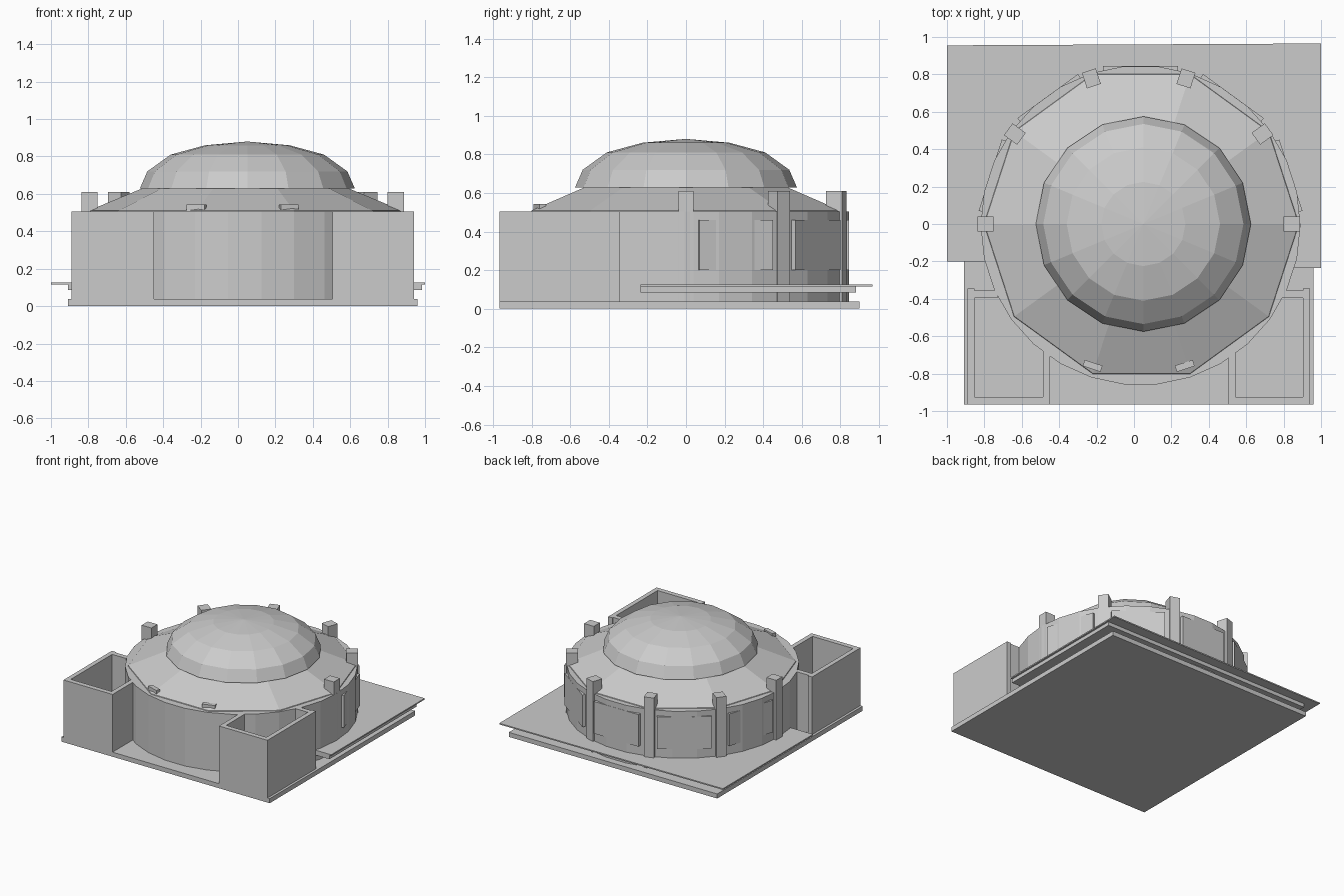
import bpy, bmesh, math
from mathutils import Matrix, Vector

cube = bpy.data.objects.get("Cube")
if cube:
    bpy.data.objects.remove(cube, do_unlink=True)

stone = bpy.data.materials.new("grey_stone")
stone.use_nodes = True
GREY = (0.6, 0.6, 0.6, 1)
stone.diffuse_color = GREY
stone.node_tree.nodes["Principled BSDF"].inputs["Base Color"].default_value = GREY


def finish(name, bm):
    bmesh.ops.recalc_face_normals(bm, faces=bm.faces)
    mesh = bpy.data.meshes.new(name)
    bm.to_mesh(mesh)
    bm.free()
    mesh.materials.append(stone)
    obj = bpy.data.objects.new(name, mesh)
    bpy.context.collection.objects.link(obj)
    return obj


def prism(name, outline, z0, z1):
    """Extrude a plan outline between two heights."""
    bm = bmesh.new()
    face = bm.faces.new([bm.verts.new((x, y, z0)) for x, y in outline])
    top = bmesh.ops.extrude_face_region(bm, geom=[face])["geom"]
    verts = [v for v in top if isinstance(v, bmesh.types.BMVert)]
    bmesh.ops.translate(bm, verts=verts, vec=(0, 0, z1 - z0))
    return finish(name, bm)


def box(name, x0, x1, y0, y1, z0, z1):
    return prism(name, [(x0, y0), (x1, y0), (x1, y1), (x0, y1)], z0, z1)


def turned(name, profile, sides, cx, cy=0):
    """Stack rings of (radius, height) into a closed faceted solid."""
    bm = bmesh.new()
    rings = []
    for r, z in profile:
        rings.append([bm.verts.new((cx + r * math.cos(math.tau * i / sides),
                                    cy + r * math.sin(math.tau * i / sides), z))
                      for i in range(sides)])
    for low, high in zip(rings, rings[1:]):
        for i in range(sides):
            j = (i + 1) % sides
            bm.faces.new((low[i], low[j], high[j], high[i]))
    bm.faces.new(rings[0])
    bm.faces.new(rings[-1])
    bmesh.ops.remove_doubles(bm, verts=bm.verts, dist=0.0001)
    return finish(name, bm)


def radial_block(name, angle, cx, r0, r1, width, z0, z1):
    """Box set on a spoke of the round hall."""
    bm = bmesh.new()
    size = Matrix.Diagonal((r1 - r0, width, z1 - z0, 1))
    shift = Matrix.Translation(((r0 + r1) / 2, 0, (z0 + z1) / 2))
    turn = Matrix.Rotation(math.radians(angle), 4, 'Z')
    bmesh.ops.create_cube(bm, size=1,
                          matrix=Matrix.Translation((cx, 0, 0)) @ turn @ shift @ size)
    return finish(name, bm)


EAVE = 0.505
FLOOR = 0.037

# Ground slab and rear terrace
box("base_slab", -0.91, 0.96, -0.965, 0.9, 0, FLOOR)
prism("terrace_plate", [(-1, -0.2), (0, -0.2), (0, -0.235), (1, -0.235),
                        (1, 0.965), (-1, 0.955)], 0.115, 0.125)
prism("terrace_support", [(-0.91, -0.2), (0, -0.2), (0, -0.235), (0.985, -0.235),
                          (0.985, 0.88), (-0.91, 0.88)], 0.085, 0.115)

# Round hall with its ten-sided roof and faceted dome
turned("hall_drum", [(0.855, FLOOR), (0.855, EAVE)], 30, 0.035, -0.007)
turned("sloped_roof", [(0.845, EAVE - 0.005), (0.84, EAVE + 0.005), (0.55, 0.63)], 10, 0.04)
turned("dome", [(0.575, 0.628), (0.535, 0.72), (0.41, 0.81), (0.225, 0.86), (0, 0.88)],
       16, 0.05)

# Tall pillars around the back, short stubs at the front
for i in range(6):
    radial_block("pillar_%d" % (i + 1), i * 36, 0.025, 0.775, 0.862, 0.078, FLOOR, 0.61)
for name, angle in (("right", 252), ("left", 288)):
    radial_block("front_stub_" + name, angle, 0.025, 0.78, 0.815, 0.1, 0.45, 0.543)

# Flat wall panels between the pillars
for i in range(5):
    radial_block("wall_panel_%d" % (i + 1), 18 + i * 36, 0.035, 0.8, 0.845, 0.4, 0.2, 0.46)

# Open corner courts: four walls each, running into the hall
for name, outer, inner, s in (("right", -0.89, -0.45, 1), ("left", 0.94, 0.505, -1)):
    t = 0.037 * s
    for part, xa, xb, y0, y1 in (
            ("outer_wall", outer, outer + t, -0.965, -0.345),
            ("front_wall", outer + t, inner - t, -0.965, -0.925),
            ("inner_wall", inner - t, inner, -0.965, -0.68),
            ("rear_wall", outer + t, outer + 0.16 * s, -0.395, -0.355)):
        box("%s_court_%s" % (name, part), min(xa, xb), max(xa, xb), y0, y1, FLOOR, EAVE)
